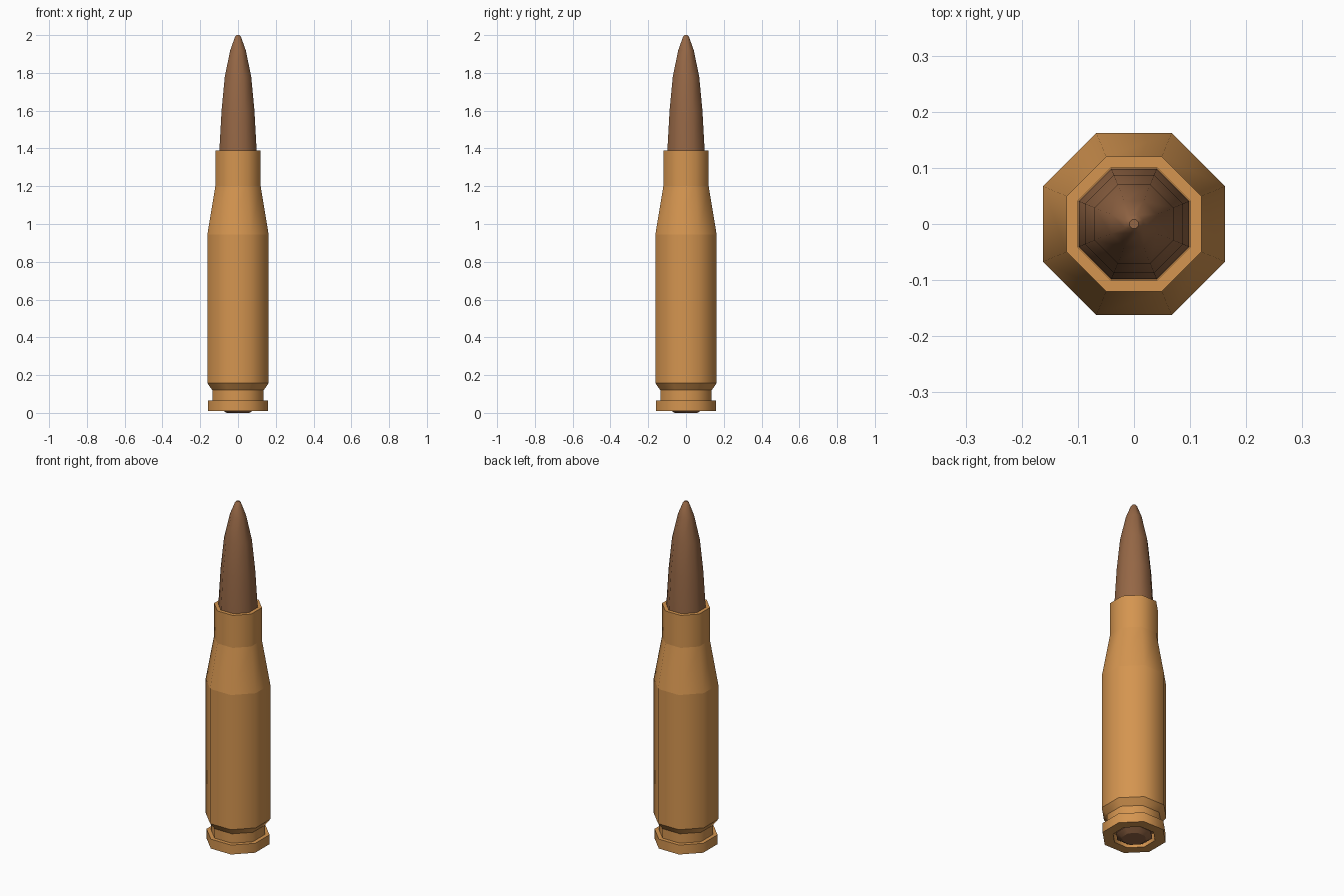
import bpy, bmesh
from math import cos, sin, pi

SIDES = 8

cube = bpy.data.objects.get("Cube")
if cube:
    bpy.data.objects.remove(cube, do_unlink=True)


def material(name, rgb):
    m = bpy.data.materials.new(name)
    m.use_nodes = True
    m.diffuse_color = (*rgb, 1)
    m.node_tree.nodes["Principled BSDF"].inputs["Base Color"].default_value = (*rgb, 1)
    return m


def lathe(name, profile, mat, creased):
    """Turn (apothem, height) points into an octagonal solid, flats facing the axes."""
    bm = bmesh.new()
    rings = []
    for a, z in profile:
        r = a / cos(pi / SIDES)
        rings.append([bm.verts.new((r * cos((2 * i + 1) * pi / SIDES),
                                    r * sin((2 * i + 1) * pi / SIDES), z))
                      for i in range(SIDES)])
    for low, high in zip(rings, rings[1:]):
        for i in range(SIDES):
            j = (i + 1) % SIDES
            bm.faces.new((low[i], low[j], high[j], high[i]))
    bm.faces.new(rings[0])
    bm.faces.new(rings[-1])
    bmesh.ops.recalc_face_normals(bm, faces=bm.faces)
    for f in bm.faces:
        f.smooth = True
    # smooth around the axis, crisp along the rings
    caps = {e for f in bm.faces if len(f.verts) == SIDES for e in f.edges}
    for e in bm.edges:
        level = abs(e.verts[0].co.z - e.verts[1].co.z) < 1e-5
        radial = abs(e.verts[0].co.xy.length - e.verts[1].co.xy.length) > 1e-5
        if e in caps or (creased and level and not radial):
            e.smooth = False
    mesh = bpy.data.meshes.new(name)
    bm.to_mesh(mesh)
    bm.free()
    mesh.materials.append(mat)
    ob = bpy.data.objects.new(name, mesh)
    bpy.context.collection.objects.link(ob)
    return ob


brass = material("brass", (0.66, 0.30, 0.08))
copper = material("copper", (0.30, 0.135, 0.06))

# casing: recessed base, rim, groove, body, shoulder, neck and mouth
lathe("casing", [
    (0.105, 0.06), (0.105, 0.01), (0.158, 0.01), (0.158, 0.065),
    (0.136, 0.065), (0.136, 0.12), (0.162, 0.157), (0.162, 0.945),
    (0.12, 1.2), (0.12, 1.39), (0.1, 1.39), (0.1, 1.37),
], brass, True)

# pointed tip seated in the neck
lathe("pointed_tip", [
    (0.099, 1.36), (0.098, 1.4), (0.087, 1.6), (0.07, 1.78),
    (0.041, 1.92), (0.016, 1.99), (0.008, 2.0),
], copper, False)

# primer cup in the base
lathe("primer", [(0.06, 0.0), (0.09, 0.02), (0.09, 0.06)], copper, True)
